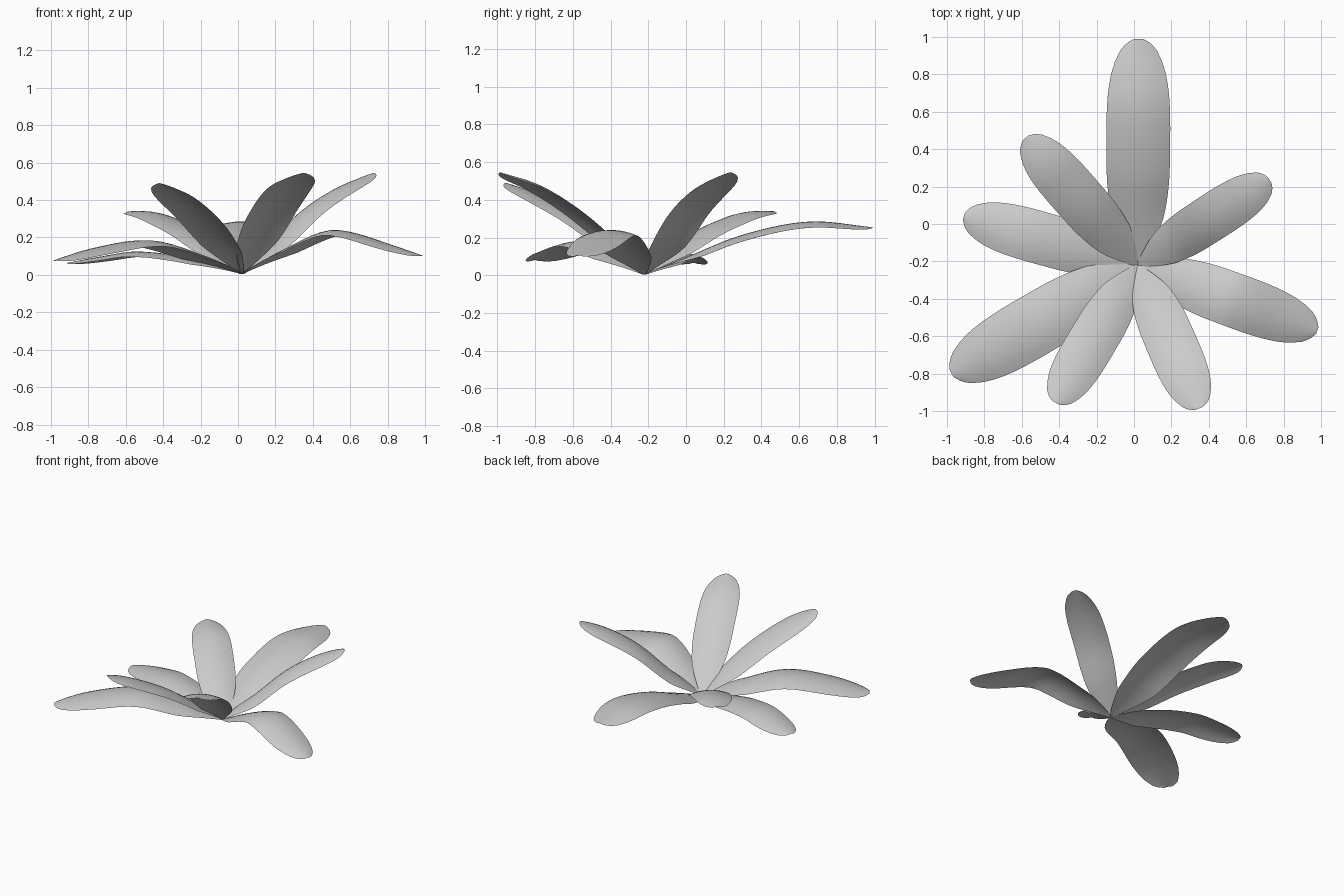
import bpy
from mathutils import Vector

if "Cube" in bpy.data.objects:
    bpy.data.objects.remove(bpy.data.objects["Cube"])

BASE = Vector((0.02, -0.22, 0.005))

# leaf outline: (fraction of length, fraction of full width)
OUTLINE = [(0, .08), (.1, .48), (.2, .8), (.35, .97), (.5, 1), (.65, 1),
           (.77, .95), (.87, .82), (.95, .58), (.985, .34), (1, .14)]


def curve(pts, t):
    """Smooth (Catmull-Rom style) interpolation of a few (t, value) points."""
    n = len(pts)

    def slope(i):
        a, b = pts[max(i - 1, 0)], pts[min(i + 1, n - 1)]
        return (b[1] - a[1]) / (b[0] - a[0])
    for i in range(n - 1):
        (t0, v0), (t1, v1) = pts[i], pts[i + 1]
        if t <= t1 + 1e-9:
            h = t1 - t0
            u = (t - t0) / h
            return ((2*u**3 - 3*u*u + 1) * v0 + (u**3 - 2*u*u + u) * h * slope(i)
                    + (3*u*u - 2*u**3) * v1 + (u**3 - u*u) * h * slope(i + 1))
    return pts[-1][1]


def leaf(name, tip, width, heights, across=8):
    """Arched, slightly domed leaf sheet from the centre to tip (x, y)."""
    run = Vector((tip[0] - BASE.x, tip[1] - BASE.y, 0))
    length = run.length
    d = run.normalized()
    side = Vector((-d.y, d.x, 0))
    spine = [(0, 0)] + heights
    ts = [i / 20 for i in range(20)] + [.97, .985, 1]
    verts, faces = [], []
    for t in ts:
        half = width / 2 * curve(OUTLINE, t)
        dz = (curve(spine, min(t + .01, 1)) - curve(spine, max(t - .01, 0))) / (.02 * length)
        up = (Vector((0, 0, 1)) - d * dz).normalized()
        mid = BASE + d * (t * length) + Vector((0, 0, curve(spine, t)))
        for j in range(across + 1):
            s = 2 * j / across - 1
            verts.append(mid + side * (s * half) - up * (.2 * half * s * s * min(1, t * 4)))
    w = across + 1
    for i in range(len(ts) - 1):
        for j in range(across):
            a = i * w + j
            faces.append((a + 1, a, a + w, a + w + 1))
    me = bpy.data.meshes.new(name)
    me.from_pydata([tuple(v) for v in verts], [], faces)
    me.polygons.foreach_set("use_smooth", [True] * len(me.polygons))
    ob = bpy.data.objects.new(name, me)
    bpy.context.collection.objects.link(ob)


# tip position, width, height along the spine
leaf("leaf_back", (.025, .99), .34, [(.18, .09), (.43, .21), (.72, .28), (1, .25)])
leaf("leaf_back_left", (-.58, .46), .27, [(.4, .21), (.7, .31), (.85, .335), (1, .335)])
leaf("leaf_left", (-.91, .04), .28, [(.3, .085), (.6, .12), (.8, .095), (1, .06)])
leaf("leaf_front_left", (-.975, -.8), .33, [(.25, .11), (.5, .18), (.78, .14), (1, .075)])
leaf("leaf_front_inner_left", (-.42, -.955), .26, [(.25, .17), (.5, .31), (.8, .43), (1, .485)])
leaf("leaf_front_inner_right", (.35, -.985), .27, [(.25, .2), (.5, .36), (.76, .48), (1, .54)])
leaf("leaf_right", (.98, -.57), .29, [(.24, .13), (.47, .23), (.6, .225), (.8, .165), (1, .1)])
leaf("leaf_back_right", (.725, .235), .25, [(.25, .16), (.5, .34), (.75, .46), (1, .54)])
